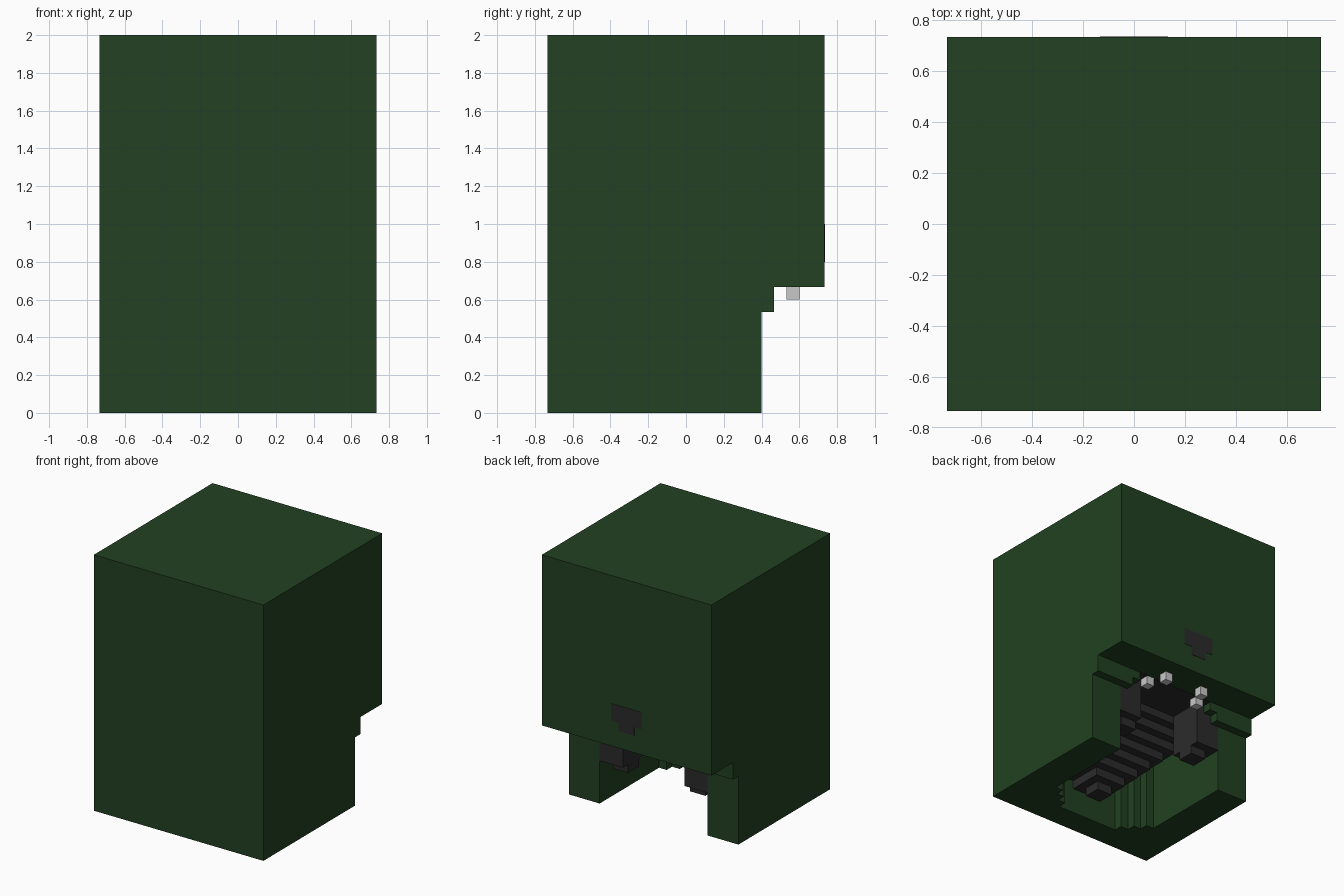
import bpy, bmesh

cube = bpy.data.objects.get("Cube")
if cube:
    bpy.data.objects.remove(cube, do_unlink=True)

U = 1 / 15  # one block unit


def material(name, rgb):
    m = bpy.data.materials.new(name)
    m.diffuse_color = (*rgb, 1)
    m.use_nodes = True
    bsdf = next(n for n in m.node_tree.nodes if n.type == 'BSDF_PRINCIPLED')
    bsdf.inputs["Base Color"].default_value = (*rgb, 1)
    return m


GREEN = material("dark green", (0.016, 0.053, 0.016))
DARK = material("charcoal", (0.024, 0.024, 0.024))
WHITE = material("tooth grey", (0.58, 0.58, 0.58))


def prism(name, outline, z0, z1, mat):
    """Extrude an x/y outline (in units) from z0 to z1."""
    bm = bmesh.new()
    face = bm.faces.new([bm.verts.new((x * U, y * U, z0 * U)) for x, y in outline])
    up = bmesh.ops.extrude_face_region(bm, geom=[face])["geom"]
    for v in up:
        if isinstance(v, bmesh.types.BMVert):
            v.co.z = z1 * U
    bmesh.ops.recalc_face_normals(bm, faces=bm.faces)
    mesh = bpy.data.meshes.new(name)
    bm.to_mesh(mesh)
    bm.free()
    mesh.materials.append(mat)
    ob = bpy.data.objects.new(name, mesh)
    bpy.context.collection.objects.link(ob)
    return ob


def box(name, x, y, z, mat):
    return prism(name, [(x[0], y[0]), (x[1], y[0]), (x[1], y[1]), (x[0], y[1])], *z, mat)


def cut(target, cutter):
    cutter.hide_render = True
    mod = target.modifiers.new("cut", 'BOOLEAN')
    mod.operation = 'DIFFERENCE'
    mod.solver = 'EXACT'
    mod.object = cutter
    bpy.context.view_layer.objects.active = target
    bpy.ops.object.modifier_apply(modifier=mod.name)
    bpy.data.objects.remove(cutter, do_unlink=True)


# Main block with the stepped notch under the muzzle
shell = box("head_shell", (-11, 11), (-11, 11), (0, 30), GREEN)
cut(shell, box("muzzle_notch", (-12, 12), (7, 12), (-1, 10), GREEN))
cut(shell, box("jaw_notch", (-12, 12), (6, 8), (-1, 8), GREEN))

# Hollow inside, with stepped corners towards the front
half = [(7, 6), (7, -5), (6, -5), (6, -6), (5, -6), (5, -7), (4, -7), (4, -8)]
cut(shell, prism("hollow", half + [(-x, y) for x, y in reversed(half)], -1, 10, GREEN))

# Stepped mouth arch through the lip
cut(shell, box("arch_low", (-6, 6), (5, 8), (7, 9), GREEN))
cut(shell, box("arch_high", (-5, 5), (5, 8), (7, 10), GREEN))

# Dark palate
box("palate", (-5, 5), (2, 7), (9.94, 10), DARK)

# Throat: stairs that narrow and sink towards the front
box("throat_tip", (-1, 1), (-7, -5), (2, 3), DARK)
for i in range(7):
    w = min(2 + i, 7)
    box(f"throat_step_{i + 1}", (-w, w), (-8, -4 + i), (3 + i, 4 + i), DARK)

# Cheeks and teeth, on both sides
for side, s in (("left", 1), ("right", -1)):
    def pair(name, x0, x1, y, z, mat):
        box(f"{side}_{name}", sorted((s * x0, s * x1)), y, z, mat)
    pair("cheek", 4, 7, (2, 6), (5, 10), DARK)
    pair("cheek_bump", 4, 6, (3, 5), (4, 5), DARK)
    pair("front_tooth", 2, 3, (8, 9), (9, 10), WHITE)
    pair("rear_tooth", 3, 4, (6, 7), (9, 10), WHITE)

# Nose plates on the muzzle
box("nose_top", (-2, 2), (11, 11.04), (13, 15), DARK)
box("nose_tip", (-1, 1), (11, 11.04), (12, 13), DARK)
